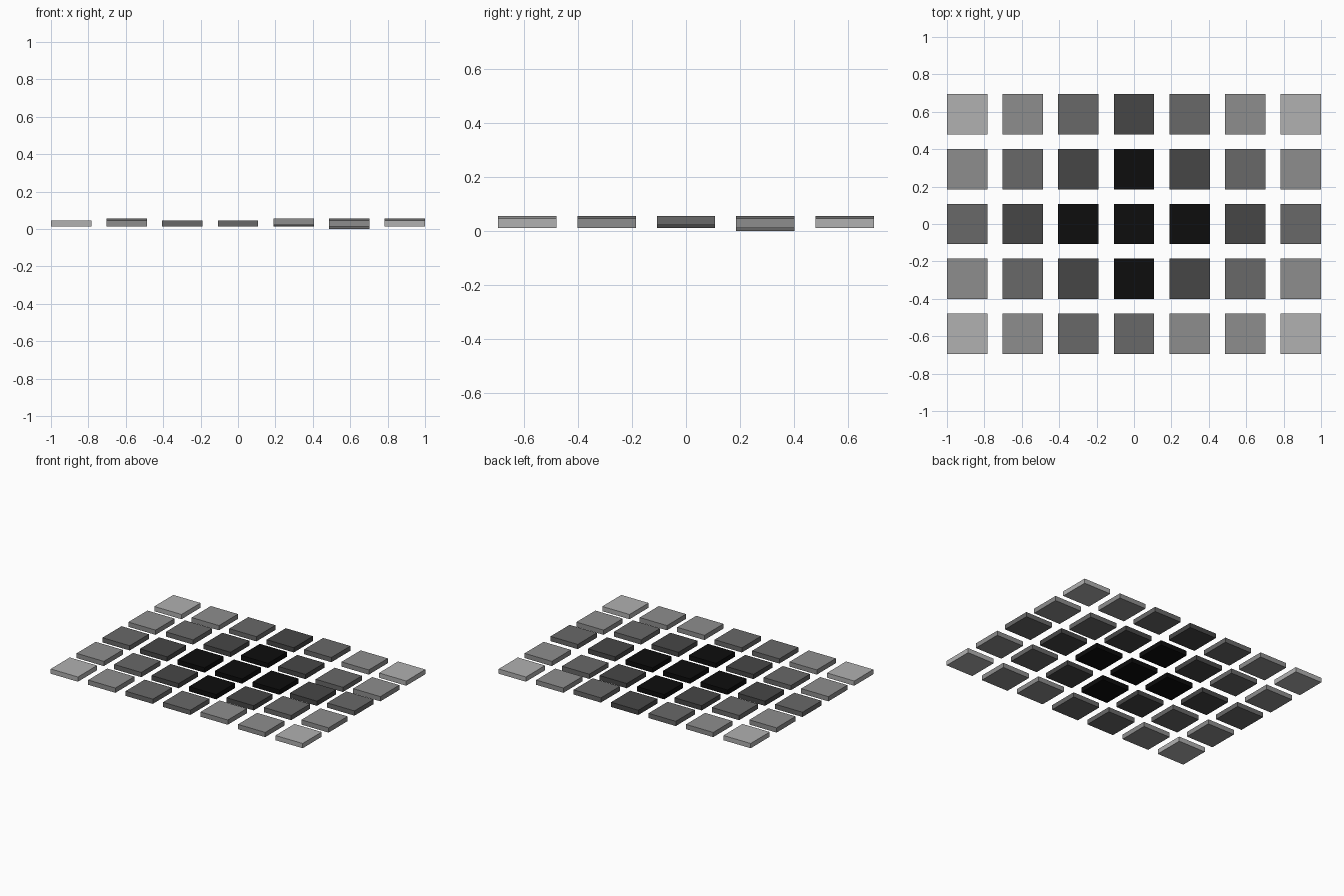
import bpy, bmesh
from mathutils import Matrix

if "Cube" in bpy.data.objects:
    bpy.data.objects.remove(bpy.data.objects["Cube"])

SIZE, THICK = 0.216, 0.034
PITCH_X, PITCH_Y = 0.2973, 0.2935

# Grey shades, light to black
SHADES = {"L": 0.44, "M": 0.27, "D": 0.14, "E": 0.062, "K": 0.004}
mats = {}
for key, v in SHADES.items():
    mats[key] = bpy.data.materials.new("grey_" + key)
    mats[key].diffuse_color = (v, v, v, 1)

# Tile shades, front row first
ROWS = ["LMDDMML",
        "MDEKEDM",
        "DEKKKED",
        "MDEKEDM",
        "LMDEDML"]

# Tiles raised or lowered from the usual height (column, row)
BASE = 0.0125
HEIGHTS = {(4, 0): 0.022, (5, 1): 0.022, (6, 2): 0.022,
           (1, 3): 0.022, (4, 4): 0.022, (5, 3): 0.0}


def tile(name, x, y, z, mat):
    bm = bmesh.new()
    bmesh.ops.create_cube(bm, size=1, matrix=Matrix.Translation((x, y, z + THICK / 2))
                          @ Matrix.Diagonal((SIZE, SIZE, THICK, 1)))
    me = bpy.data.meshes.new(name)
    bm.to_mesh(me)
    bm.free()
    me.materials.append(mat)
    bpy.context.collection.objects.link(bpy.data.objects.new(name, me))


# Grid of separate flat tiles
for r, row in enumerate(ROWS):
    for c, key in enumerate(row):
        tile(f"tile_row{r + 1}_col{c + 1}", (c - 3) * PITCH_X, (r - 2) * PITCH_Y,
             HEIGHTS.get((c, r), BASE), mats[key])

for m in bpy.data.materials:
    if m.users and not m.is_grease_pencil:
        m.use_nodes = True
        m.node_tree.nodes["Principled BSDF"].inputs["Base Color"].default_value = m.diffuse_color
